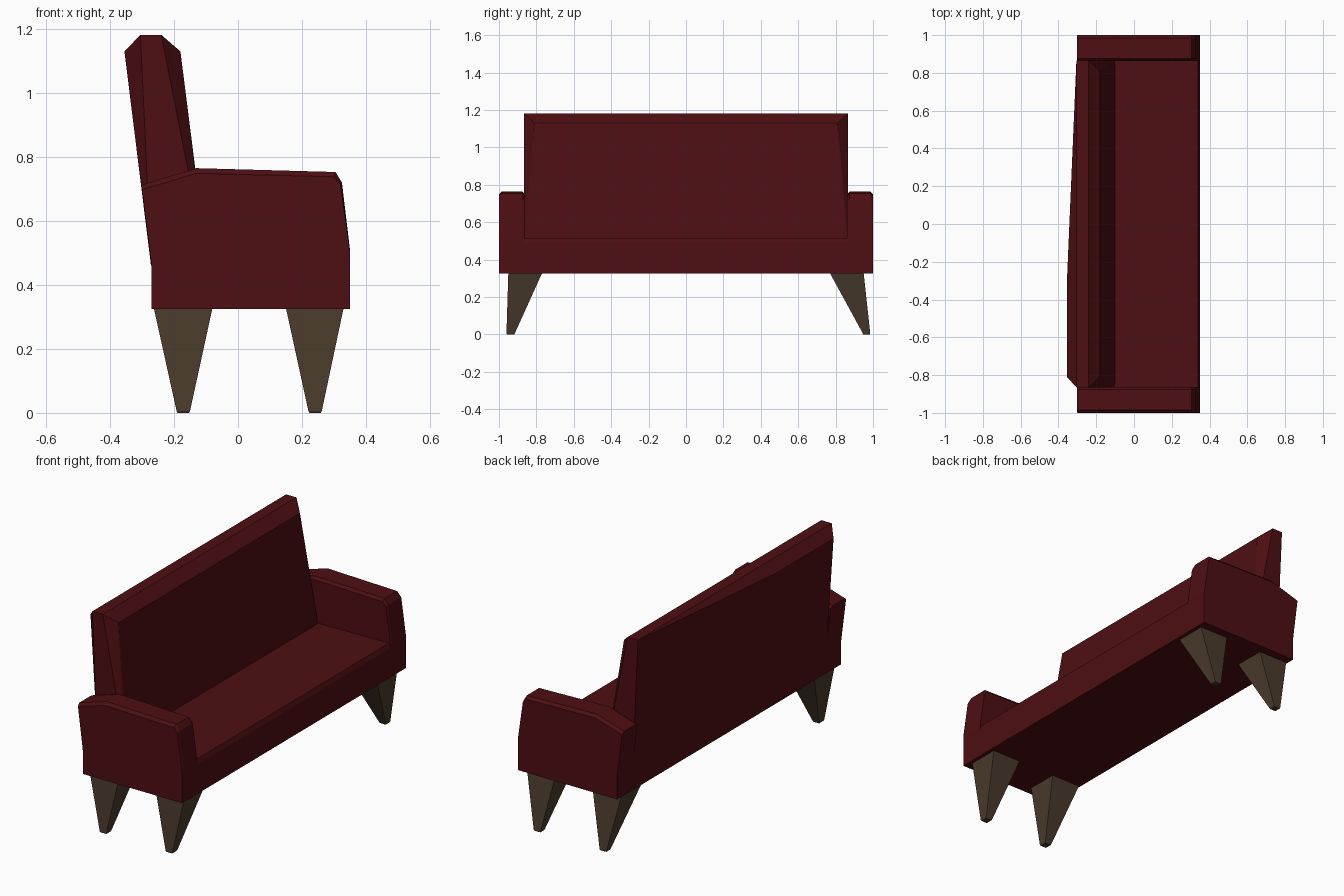
import bpy, bmesh

if "Cube" in bpy.data.objects:
    bpy.data.objects.remove(bpy.data.objects["Cube"])


def material(name, color):
    m = bpy.data.materials.new(name)
    m.diffuse_color = (*color, 1)
    m.use_nodes = True
    m.node_tree.nodes["Principled BSDF"].inputs["Base Color"].default_value = m.diffuse_color
    return m


RED = material("red_fabric", (0.075, 0.0045, 0.006))
WOOD = material("dark_wood", (0.07, 0.045, 0.026))


def finish(bm, name, mat):
    bmesh.ops.recalc_face_normals(bm, faces=bm.faces[:])
    mesh = bpy.data.meshes.new(name)
    bm.to_mesh(mesh)
    bm.free()
    mesh.materials.append(mat)
    obj = bpy.data.objects.new(name, mesh)
    bpy.context.collection.objects.link(obj)
    return obj


def loft(name, rings, mat):
    """Skin a list of equally sized point loops and cap both ends."""
    bm = bmesh.new()
    loops = [[bm.verts.new(p) for p in ring] for ring in rings]
    n = len(loops[0])
    for a, b in zip(loops, loops[1:]):
        for i in range(n):
            j = (i + 1) % n
            bm.faces.new((a[i], a[j], b[j], b[i]))
    bm.faces.new(loops[0])
    bm.faces.new(loops[-1])
    return finish(bm, name, mat)


def section(profile, y):
    return [(x, y, z) for x, z in profile]


def rect(x0, x1, y0, y1, z):
    return [(x0, y0, z), (x1, y0, z), (x1, y1, z), (x0, y1, z)]


# Seat: profile swept between the arms
seat = [(-0.27, 0.325), (0.35, 0.325), (0.35, 0.49), (0.34, 0.515),
        (-0.10, 0.51), (-0.27, 0.46)]
loft("seat", [section(seat, -0.865), section(seat, 0.865)], RED)

# Arms: side profile with the upper edges chamfered
full = [(-0.27, 0.325), (0.35, 0.325), (0.35, 0.51), (0.325, 0.72),
        (0.305, 0.753), (-0.13, 0.765), (-0.303, 0.712), (-0.27, 0.46)]
edge = [(-0.27, 0.325), (0.35, 0.325), (0.35, 0.505), (0.32, 0.715),
        (0.30, 0.738), (-0.13, 0.749), (-0.30, 0.698), (-0.27, 0.46)]
for side, s in (("left", -1), ("right", 1)):
    loft(side + "_arm", [section(edge, s * 0.862), section(full, s * 0.875),
                         section(full, s * 0.985), section(edge, s * 1.0)], RED)

# Backrest: chamfered slab; one rear top corner is pulled along the edge
bm = bmesh.new()
for s in (-1, 1):
    for p in ((-0.305, 0.865, 1.182), (-0.24, 0.865, 1.182), (-0.18, 0.81, 1.13),
              (-0.10, 0.845, 0.50), (-0.105, 0.865, 0.50),
              (-0.272, 0.865, 0.46), (-0.27, 0.84, 0.46)):
        bm.verts.new((p[0], s * p[1], p[2]))
for y in (-0.81, -0.30):
    bm.verts.new((-0.355, y, 1.13))
bmesh.ops.convex_hull(bm, input=bm.verts[:])
bmesh.ops.dissolve_limit(bm, angle_limit=0.01, verts=bm.verts[:], edges=bm.edges[:])
finish(bm, "backrest", RED)

# Legs: splayed square tapers with a small chamfer at the foot
for end, top_y, foot_y in (("left", (-0.95, -0.77), (-0.96, -0.915)),
                           ("right", (0.77, 0.95), (0.945, 0.985))):
    for pos, top_x, foot_x in (("back", (-0.263, -0.08), (-0.192, -0.15)),
                               ("front", (0.15, 0.33), (0.22, 0.262))):
        loft(f"{pos}_{end}_leg",
             [rect(*top_x, *top_y, 0.327), rect(*foot_x, *foot_y, 0.006),
              rect(foot_x[0] + 0.003, foot_x[1] - 0.003,
                   foot_y[0] + 0.003, foot_y[1] - 0.003, 0)], WOOD)
